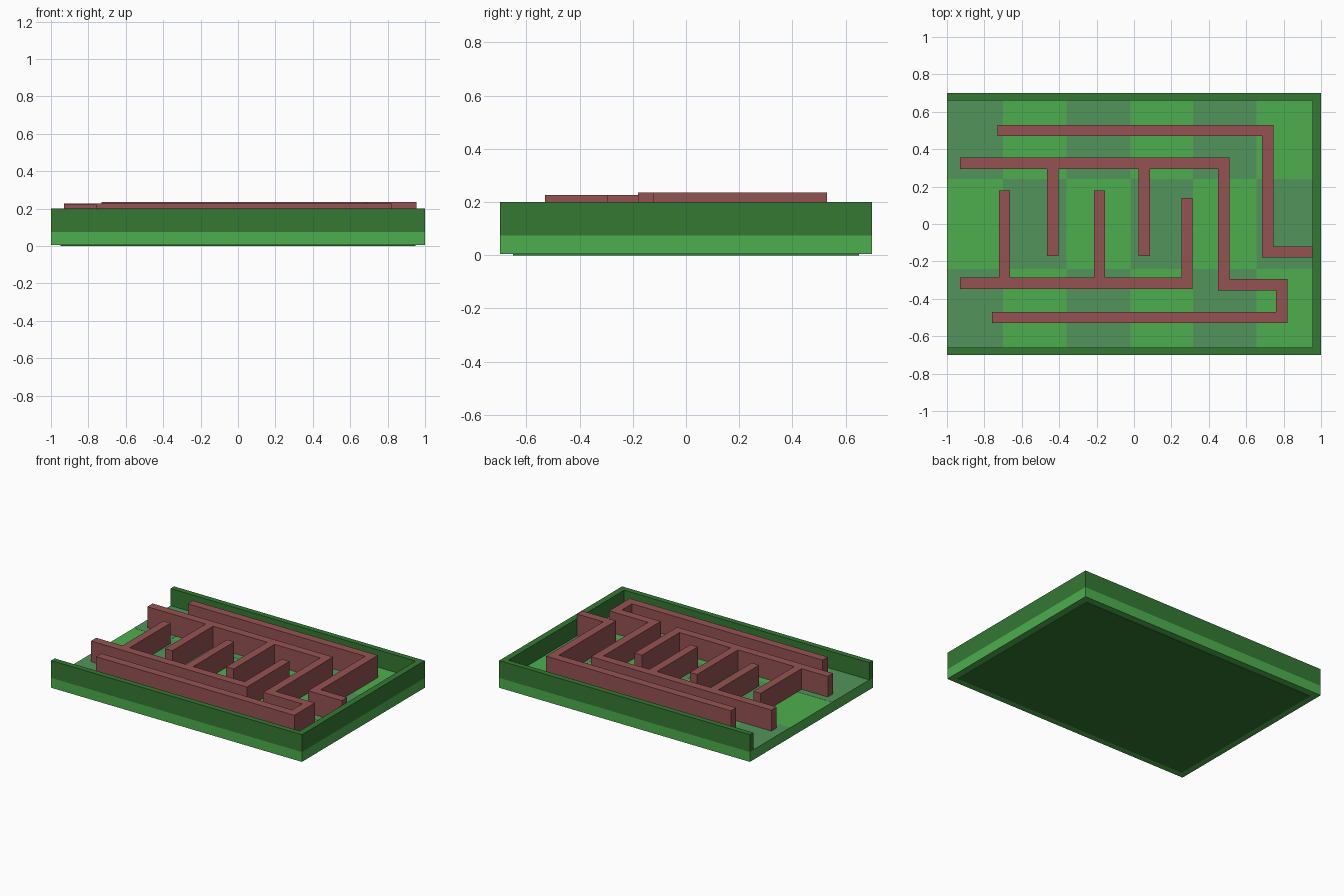
import bpy, bmesh
from mathutils import Vector

if "Cube" in bpy.data.objects:
    bpy.data.objects.remove(bpy.data.objects["Cube"])


def material(name, rgb):
    m = bpy.data.materials.new(name)
    m.diffuse_color = (*rgb, 1)
    m.use_nodes = True
    m.node_tree.nodes["Principled BSDF"].inputs["Base Color"].default_value = m.diffuse_color
    return m


GREEN = material("bright_green", (0.075, 0.43, 0.075))
DARK = material("dark_green", (0.034, 0.19, 0.034))
MUTED = material("muted_green", (0.084, 0.30, 0.105))
RED = material("brick_red", (0.30, 0.084, 0.084))


def prisms(name, outlines, z0, z1, mat):
    """One object made of upright prisms extruded from flat outlines."""
    bm = bmesh.new()
    for pts in outlines:
        face = bm.faces.new([bm.verts.new((x, y, z0)) for x, y in pts])
        top = bmesh.ops.extrude_face_region(bm, geom=[face])["geom"]
        verts = [v for v in top if isinstance(v, bmesh.types.BMVert)]
        bmesh.ops.translate(bm, verts=verts, vec=(0, 0, z1 - z0))
        if not face.is_valid or len(face.link_loops if hasattr(face, "link_loops") else []) < 0:
            continue
    bmesh.ops.recalc_face_normals(bm, faces=bm.faces)
    me = bpy.data.meshes.new(name)
    bm.to_mesh(me)
    bm.free()
    me.materials.append(mat)
    ob = bpy.data.objects.new(name, me)
    bpy.context.collection.objects.link(ob)
    return ob


def rect(x0, x1, y0, y1):
    return [(x0, y0), (x1, y0), (x1, y1), (x0, y1)]


def ribbon(path, width=0.06):
    """Mitred outline around a centre line of right-angled runs."""
    p = [Vector(q) for q in path]
    dirs = [(b - a).normalized() for a, b in zip(p, p[1:])]
    left, right = [], []
    for i, q in enumerate(p):
        d0, d1 = dirs[max(i - 1, 0)], dirs[min(i, len(dirs) - 1)]
        n = Vector((-d0.y, d0.x))
        if d0 != d1 and abs(d0.dot(d1)) < 0.5:
            n += Vector((-d1.y, d1.x))
        left.append(tuple(q + n * width / 2))
        right.append(tuple(q - n * width / 2))
    return left + right[::-1]


# Tray: bottom plate, base slab, three-sided rim
FLOOR = 0.075
prisms("bottom_plate", [rect(-0.95, 0.95, -0.65, 0.65)], 0, 0.004, DARK)
prisms("base_slab", [rect(-1, 1, -0.7, 0.7)], 0.004, FLOOR, GREEN)
prisms("rim", [[(-1, -0.7), (1, -0.7), (1, 0.7), (-1, 0.7), (-1, 0.66),
                (0.955, 0.66), (0.955, -0.66), (-1, -0.66)]], FLOOR, 0.2, DARK)

# Checkered floor: alternate tiles inlaid on the base
xs = [-1, -0.70, -0.36, -0.02, 0.315, 0.655, 0.955]
ys = [0.66, 0.24, -0.24, -0.66]
tiles = [rect(xs[i], xs[i + 1], ys[j + 1], ys[j])
         for i in range(6) for j in range(3) if (i + j) % 2 == 0]
prisms("floor_tiles", tiles, FLOOR, FLOOR + 0.001, MUTED)

# Maze walls: winding runs with side spurs
outer = [(-0.73, 0.50), (0.715, 0.50), (0.715, -0.15), (0.955, -0.15)]
middle = [(-0.93, 0.325), (0.48, 0.325), (0.48, -0.325), (0.79, -0.325),
          (0.79, -0.50), (-0.76, -0.50)]
inner = [(-0.93, -0.317), (0.283, -0.317), (0.283, 0.14)]
prisms("outer_maze_wall", [ribbon(outer)], FLOOR, 0.235, RED)
prisms("middle_maze_wall", [ribbon(middle)], FLOOR, 0.227, RED)
prisms("inner_maze_wall", [ribbon(inner)], FLOOR, 0.225, RED)
prisms("hanging_spurs", [rect(x - 0.03, x + 0.03, -0.17, 0.295)
                         for x in (-0.435, 0.055)], FLOOR, 0.227, RED)
prisms("standing_spurs", [rect(x - 0.029, x + 0.029, -0.287, 0.18)
                          for x in (-0.692, -0.185)], FLOOR, 0.225, RED)
